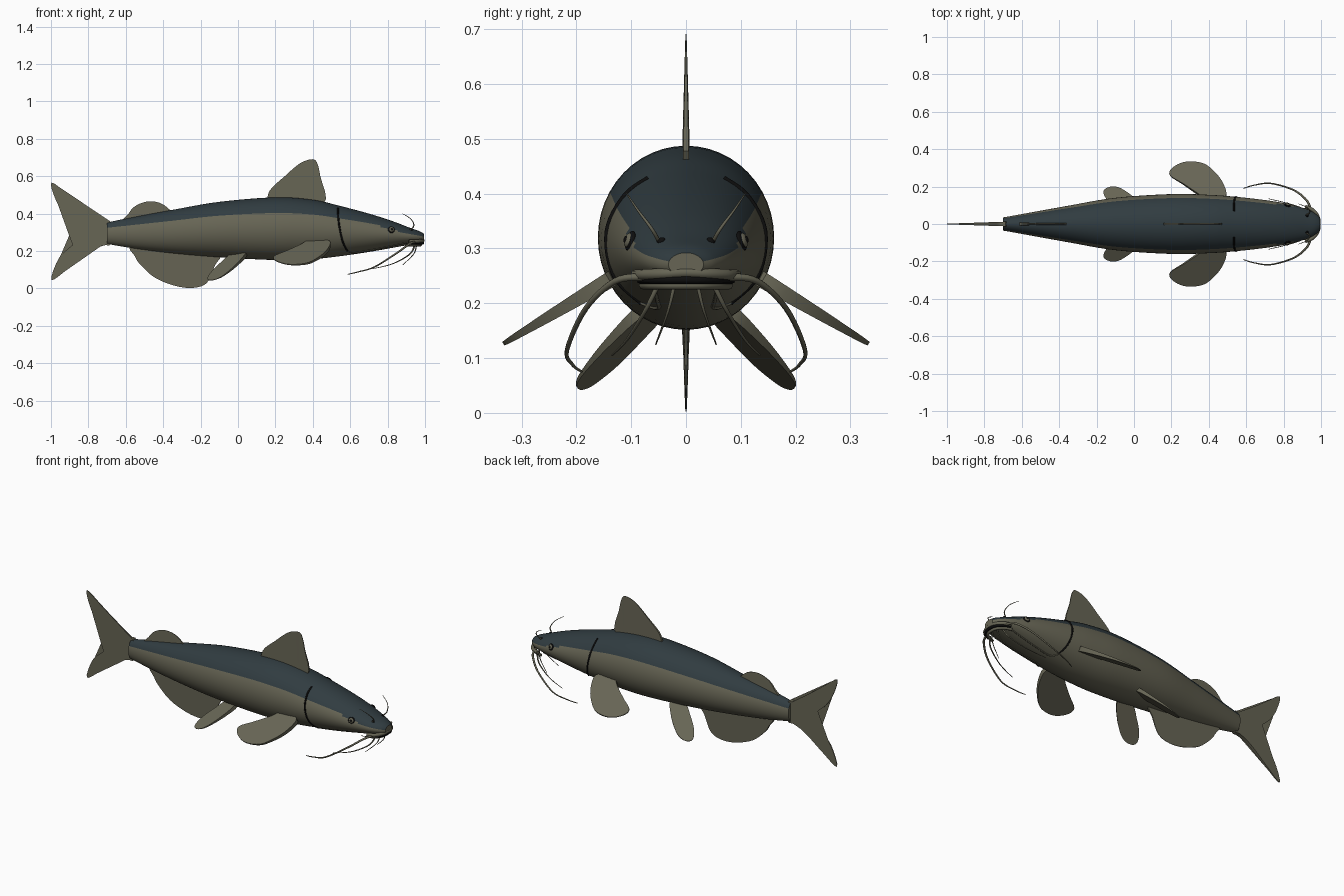
import bpy, bmesh, math
from mathutils import Vector

if "Cube" in bpy.data.objects:
    bpy.data.objects.remove(bpy.data.objects["Cube"])


def material(name, rgb):
    m = bpy.data.materials.new(name)
    m.use_nodes = True
    m.diffuse_color = (*rgb, 1)
    m.node_tree.nodes["Principled BSDF"].inputs["Base Color"].default_value = (*rgb, 1)
    return m


OLIVE = material("olive skin", (0.135, 0.13, 0.09))
SLATE = material("slate back", (0.03, 0.045, 0.052))
BLACK = material("black", (0.004, 0.004, 0.004))


def smooth_path(pts, steps=6, closed=False):
    """Catmull-Rom resampling of a short list of points."""
    pts = [Vector(p) for p in pts]
    n = len(pts)
    get = (lambda i: pts[i % n]) if closed else (lambda i: pts[max(0, min(n - 1, i))])
    out = []
    for i in range(n if closed else n - 1):
        a, b, c, d = (get(i + k) for k in (-1, 0, 1, 2))
        for s in range(steps):
            t = s / steps
            out.append(b + (c - a) * (t / 2) + (a * 2 - b * 5 + c * 4 - d) * (t * t / 2)
                       + (b * 3 - a - c * 3 + d) * (t ** 3 / 2))
    return out if closed else out + [pts[-1]]


def finish(bm, name, mats, angle=40):
    bmesh.ops.recalc_face_normals(bm, faces=bm.faces)
    mesh = bpy.data.meshes.new(name)
    bm.to_mesh(mesh)
    bm.free()
    for m in mats:
        mesh.materials.append(m)
    ob = bpy.data.objects.new(name, mesh)
    bpy.context.collection.objects.link(ob)
    shade(ob, angle)
    return ob


def shade(ob, angle=40):
    bpy.ops.object.select_all(action="DESELECT")
    ob.select_set(True)
    bpy.context.view_layer.objects.active = ob
    bpy.ops.object.shade_smooth_by_angle(angle=math.radians(angle))


# Body stations: x, top, bottom, half width
STATIONS = smooth_path([
    (-0.7, 0.353, 0.238, 0.035), (-0.55, 0.383, 0.213, 0.062), (-0.35, 0.42, 0.188, 0.098),
    (-0.1, 0.463, 0.167, 0.14), (0.2, 0.487, 0.152, 0.16), (0.4, 0.474, 0.157, 0.156),
    (0.55, 0.44, 0.173, 0.145), (0.7, 0.4, 0.195, 0.128), (0.82, 0.362, 0.216, 0.108),
    (0.92, 0.324, 0.234, 0.081), (0.97, 0.306, 0.241, 0.056), (0.995, 0.292, 0.249, 0.032)])


def section(s, deg):
    a = math.radians(deg)
    return Vector((s[0], s[3] * math.cos(a),
                   (s[1] + s[2]) / 2 + (s[1] - s[2]) / 2 * math.sin(a)))


def on_body(x, deg):
    for p, q in zip(STATIONS, STATIONS[1:]):
        if x <= q[0]:
            return section(p.lerp(q, (x - p[0]) / (q[0] - p[0])), deg)
    return section(STATIONS[-1], deg)


# Body loft, with the back coloured above a line along the flank
SIDES = 48
bm = bmesh.new()
rings = [[bm.verts.new(section(s, 360 * k / SIDES)) for k in range(SIDES)] for s in STATIONS]
for s, r0, r1 in zip(STATIONS, rings, rings[1:]):
    limit = 30 - 18 * max(0, min(1, (s[0] - 0.7) / 0.25))
    for k in range(SIDES):
        j = (k + 1) % SIDES
        f = bm.faces.new((r0[k], r0[j], r1[j], r1[k]))
        mid = 360 * (k + 0.5) / SIDES
        f.material_index = int(limit < mid < 180 - limit)
bm.faces.new(rings[0])
bm.faces.new(rings[-1])
finish(bm, "body", [OLIVE, SLATE])


def fin(name, outline, base, tip, thick):
    """Flat fin whose thickness falls off evenly from base to tip."""
    pts = smooth_path(outline, 4, True)
    base, axis = Vector(base), Vector(tip) - Vector(base)
    normal = Vector((0, 0, 0))
    for p, q in zip(pts, pts[1:] + pts[:1]):
        normal += (p - base).cross(q - base)
    normal.normalize()
    bm = bmesh.new()
    layers = []
    for side in (1, -1):
        layer = []
        for p in pts:
            t = (p - base).dot(axis) / axis.length_squared
            layer.append(bm.verts.new(p + normal * side * thick * max(0.15, 1 - 0.85 * t)))
        layers.append(layer)
        bm.faces.new(layer)
    n = len(pts)
    for i in range(n):
        j = (i + 1) % n
        bm.faces.new((layers[0][i], layers[0][j], layers[1][j], layers[1][i]))
    bmesh.ops.triangulate(bm, faces=[f for f in bm.faces if len(f.verts) > 4])
    finish(bm, name, [OLIVE], 30)


def upright(points):
    return [(x, 0, z) for x, z in points]


# Fins on the midline
fin("dorsal_fin", upright([
    (0.19, 0.46), (0.168, 0.52), (0.25, 0.6), (0.33, 0.668), (0.39, 0.69), (0.42, 0.677),
    (0.44, 0.6), (0.455, 0.45)]), (0.33, 0, 0.47), (0.39, 0, 0.69), 0.006)
fin("adipose_fin", upright([
    (-0.6, 0.36), (-0.585, 0.4), (-0.55, 0.44), (-0.485, 0.465), (-0.42, 0.458),
    (-0.37, 0.425), (-0.36, 0.39)]), (-0.48, 0, 0.39), (-0.48, 0, 0.465), 0.006)
fin("anal_fin", upright([
    (-0.565, 0.23), (-0.55, 0.17), (-0.52, 0.125), (-0.445, 0.058), (-0.337, 0.014),
    (-0.24, 0.003), (-0.166, 0.03), (-0.125, 0.12), (-0.1, 0.19), (-0.3, 0.22)]),
    (-0.3, 0, 0.2), (-0.25, 0, 0.003), 0.006)
fin("tail_fin", upright([
    (-0.68, 0.352), (-0.72, 0.362), (-0.77, 0.4), (-0.9, 0.497), (-0.997, 0.566),
    (-0.975, 0.475), (-0.925, 0.394), (-0.835, 0.305), (-0.865, 0.25), (-0.955, 0.166),
    (-0.997, 0.045), (-0.9, 0.112), (-0.79, 0.198), (-0.72, 0.23), (-0.68, 0.24)]),
    (-0.7, 0, 0.3), (-1, 0, 0.3), 0.012)

# Paired fins, each lying in a tilted plane
for side, label in ((1, "left"), (-1, "right")):
    pectoral = [(0.49, 0.14), (0.47, 0.225), (0.405, 0.3), (0.35, 0.328), (0.27, 0.331),
                (0.205, 0.3), (0.192, 0.26), (0.26, 0.215), (0.34, 0.16), (0.39, 0.12)]
    fin(label + "_pectoral_fin",
        [(x, side * y, 0.125 + 0.6 * (0.335 - y)) for x, y in pectoral],
        (0.42, side * 0.14, 0.24), (0.25, side * 0.335, 0.125), 0.013)
    pelvic = [(0.045, 0.08), (0, 0.14), (-0.065, 0.187), (-0.11, 0.2), (-0.15, 0.19),
              (-0.163, 0.165), (-0.14, 0.125), (-0.09, 0.085), (-0.03, 0.05)]
    fin(label + "_pelvic_fin",
        [(x, side * y, 0.224 + 0.37 * x - 0.66 * y) for x, y in pelvic],
        (0.01, side * 0.08, 0.17), (-0.13, side * 0.19, 0.05), 0.01)


def tube(name, points, radius, mat, end=1.0):
    """Round strand along a smooth path, tapering to end * radius."""
    path = smooth_path(points)
    cu = bpy.data.curves.new(name, "CURVE")
    cu.dimensions = "3D"
    cu.bevel_depth = radius
    cu.bevel_resolution = 2
    cu.use_fill_caps = True
    sp = cu.splines.new("POLY")
    sp.points.add(len(path) - 1)
    for i, (pt, p) in enumerate(zip(sp.points, path)):
        pt.co = (*p, 1)
        pt.radius = 1 + (end - 1) * i / (len(path) - 1)
    cu.materials.append(mat)
    ob = bpy.data.objects.new(name, cu)
    bpy.context.collection.objects.link(ob)
    bpy.ops.object.select_all(action="DESELECT")
    ob.select_set(True)
    bpy.context.view_layer.objects.active = ob
    bpy.ops.object.convert(target="MESH")
    shade(bpy.context.object, 50)


def button(name, centre, normal, radius, depth, mat):
    """Squashed ball facing along normal."""
    bm = bmesh.new()
    bmesh.ops.create_uvsphere(bm, u_segments=20, v_segments=10, radius=radius)
    ob = finish(bm, name, [mat], 60)
    ob.scale.z = depth / radius
    ob.rotation_euler = normal.to_track_quat("Z", "Y").to_euler()
    ob.location = centre


# Mouth: lips around a dark gap
lip = [(0.915, 0.092), (0.955, 0.075), (0.982, 0.04), (0.988, 0)]
lip += [(x, -y) for x, y in lip[-2::-1]]
tube("upper_lip", [(x, y, 0.256 - abs(y) * 0.05) for x, y in lip], 0.01, OLIVE)
tube("mouth_gap", [(x, y * 0.9, 0.243) for x, y in lip], 0.008, BLACK)
tube("lower_lip", [(x - 0.012, y * 0.85, 0.233) for x, y in lip], 0.008, OLIVE)

BARBELS = {
    "whisker": ([(0.945, 0.08, 0.248), (0.92, 0.13, 0.24), (0.85, 0.183, 0.19),
                 (0.73, 0.217, 0.115), (0.64, 0.207, 0.088), (0.585, 0.19, 0.075)], 0.007),
    "outer_chin_barbel": ([(0.945, 0.05, 0.235), (0.92, 0.075, 0.185), (0.83, 0.108, 0.133),
                           (0.72, 0.135, 0.105)], 0.005),
    "inner_chin_barbel": ([(0.955, 0.02, 0.238), (0.94, 0.033, 0.185), (0.88, 0.055, 0.125)], 0.004),
    "nasal_barbel": ([(0.915, 0.047, 0.308), (0.94, 0.062, 0.335), (0.925, 0.088, 0.37),
                      (0.88, 0.108, 0.4)], 0.004),
}
GILL = [(0.535, 62), (0.535, 40), (0.542, 10), (0.56, -25), (0.585, -55)]
THROAT = [(0.585, -55), (0.62, -68), (0.72, -65), (0.9, -45)]
for side, label in ((1, "left"), (-1, "right")):
    flip = Vector((1, side, 1))
    for part, (pts, r) in BARBELS.items():
        tube(f"{label}_{part}", [Vector(p) * flip for p in pts], r, OLIVE, 0.3)
    # Gill opening and throat fold follow the skin
    tube(label + "_gill_slit", [on_body(x, a) * flip for x, a in GILL], 0.005, BLACK)
    tube(label + "_throat_fold", [on_body(x, a) * flip for x, a in THROAT], 0.004, OLIVE)
    # Eye and nostril
    eye = on_body(0.82, 20) * flip
    out = Vector((0.3, side, 0.3)).normalized()
    button(label + "_eye_rim", eye, out, 0.019, 0.007, BLACK)
    button(label + "_iris", eye + out * 0.003, out, 0.014, 0.008, OLIVE)
    button(label + "_pupil", eye + out * 0.007, out, 0.008, 0.006, BLACK)
    button(label + "_nostril", on_body(0.925, 55) * flip, Vector((0.4, side * 0.5, 1)), 0.008, 0.005, BLACK)
